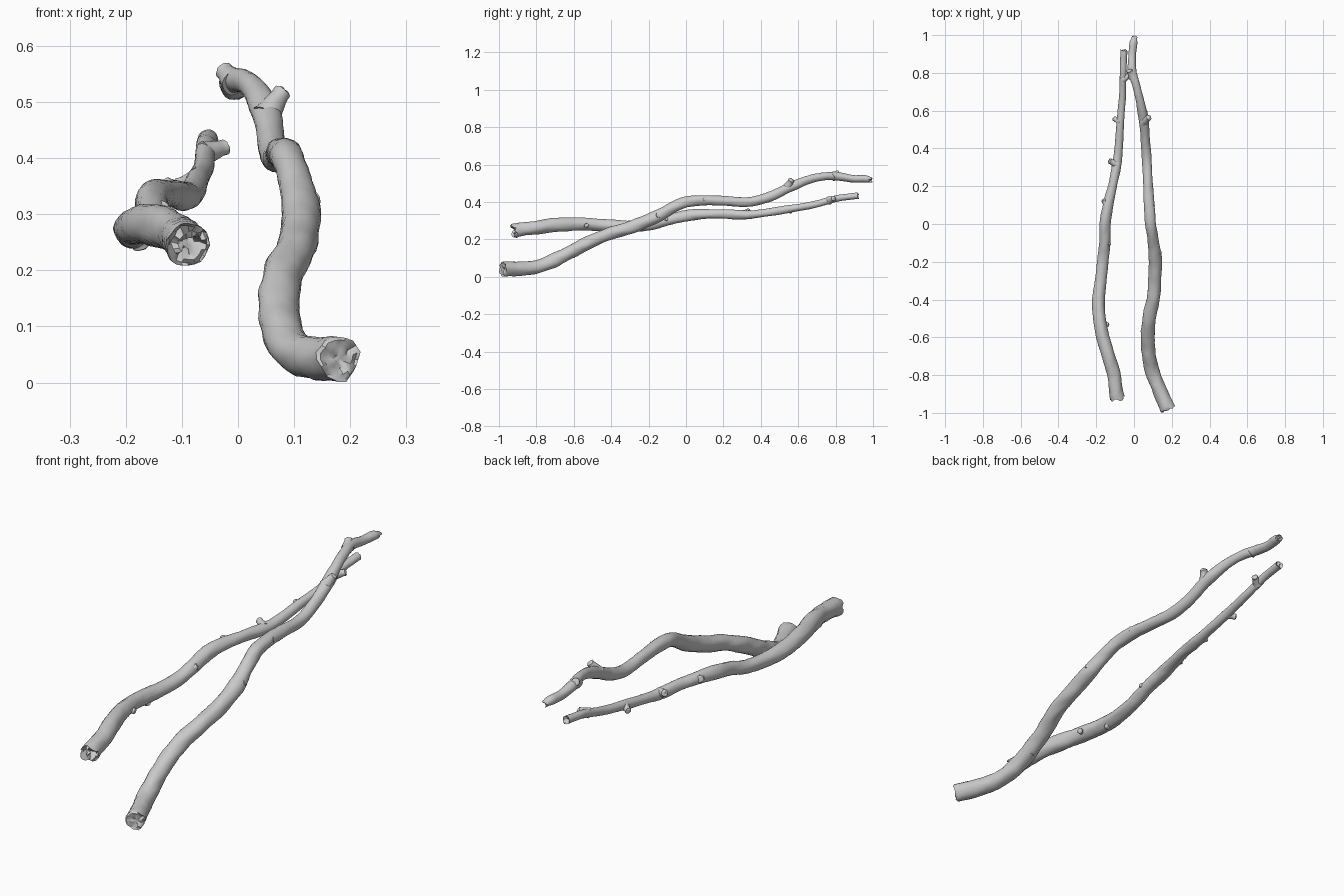
import bpy, bmesh, random
from math import sin, cos, pi
from mathutils import Vector, noise

random.seed(4)
SIDES = 20


def spline(pts, n):
    """Catmull-Rom through 4D points (x, y, z, radius)."""
    P = [Vector(p) for p in pts]
    P = [P[0] * 2 - P[1]] + P + [P[-1] * 2 - P[-2]]
    out = []
    for i in range(1, len(P) - 2):
        a, b, c, d = P[i - 1:i + 3]
        for k in range(n):
            t = k / n
            out.append(0.5 * (2 * b + (c - a) * t + (2 * a - 5 * b + 4 * c - d) * t * t
                              + (3 * b - a - 3 * c + d) * t ** 3))
    return out + [P[-2]]


def tube(name, pts, n, bark=0.13, rough=(0.0, 0.0), dome=(0.0, 0.0)):
    """Sweep a bumpy round section; rough = break depth, dome = rounding of each end."""
    path = spline(pts, n)
    C = [p.to_3d() for p in path]
    R = [p.w for p in path]
    bm = bmesh.new()
    rings = []

    def ring(i, scale, push, jag, sign):
        T = (C[min(i + 1, len(C) - 1)] - C[max(i - 1, 0)]).normalized()
        ref = Vector((1, 0, 0)) if abs(T.x) < 0.8 else Vector((0, 1, 0))
        U = T.cross(ref).normalized()
        V = T.cross(U)
        vs = []
        for k in range(SIDES):
            a = 2 * pi * k / SIDES
            d = U * cos(a) + V * sin(a)
            q = C[i] + d * R[i]
            bump = noise.noise(Vector((q.x * 28, q.y * 7, q.z * 28)))
            bump += 0.4 * noise.noise(q * 60)
            p = C[i] + d * R[i] * scale * (1 + bark * bump)
            off = push + jag * noise.noise(p * 75) + jag * 0.7 * noise.noise(p * 150)
            vs.append(bm.verts.new(p + T * sign * off))
        return vs

    # start cap, body, end cap
    last = len(C) - 1
    for s in (0.15, 0.4, 0.65, 0.87):
        rings.append(ring(0, s, dome[0] * (1 - s * s), rough[0], -1))
    for i in range(len(C)):
        end = 0 if i == 0 else 1
        edge = i in (0, last)
        rings.append(ring(i, 1, 0, rough[end] if edge else 0, 1 if i else -1))
    for s in (0.87, 0.65, 0.4, 0.15):
        rings.append(ring(last, s, dome[1] * (1 - s * s), rough[1], 1))
    for A, B in zip(rings, rings[1:]):
        for k in range(SIDES):
            j = (k + 1) % SIDES
            bm.faces.new((A[k], A[j], B[j], B[k]))
    bm.faces.new(rings[0])
    bm.faces.new(rings[-1])
    bmesh.ops.recalc_face_normals(bm, faces=bm.faces)
    me = bpy.data.meshes.new(name)
    bm.to_mesh(me)
    bm.free()
    ob = bpy.data.objects.new(name, me)
    bpy.context.collection.objects.link(ob)
    bpy.ops.object.select_all(action='DESELECT')
    ob.select_set(True)
    bpy.context.view_layer.objects.active = ob
    bpy.ops.object.shade_smooth_by_angle(angle=0.75)
    return ob


def stub(name, base, tip, r):
    """Short snapped twig: flared root, slightly swollen rounded end."""
    b, t = Vector(base), Vector(tip)
    pts = [(*b.lerp(t, f), r * k) for f, k in ((0, 1.5), (0.45, 1.15), (0.75, 0.95), (0.95, 0.95))]
    tube(name, pts, 4, 0.12, (0, 0.003), (0, r * 0.3))


# right branch: low thick end at the front, rising to the back
tube("right_branch", [
    (0.18, -0.98, 0.041, 0.040), (0.14, -0.89, 0.043, 0.038), (0.104, -0.8, 0.053, 0.037),
    (0.08, -0.7, 0.09, 0.037), (0.073, -0.6, 0.142, 0.036), (0.08, -0.5, 0.193, 0.035),
    (0.10, -0.4, 0.233, 0.034), (0.112, -0.28, 0.27, 0.034), (0.112, -0.17, 0.316, 0.034),
    (0.10, -0.08, 0.365, 0.030), (0.088, 0.0, 0.40, 0.029), (0.08, 0.1, 0.411, 0.027),
    (0.075, 0.2, 0.406, 0.026), (0.068, 0.34, 0.401, 0.025), (0.06, 0.45, 0.43, 0.025),
    (0.05, 0.56, 0.48, 0.026), (0.032, 0.65, 0.518, 0.022), (0.01, 0.74, 0.537, 0.021),
    (-0.01, 0.81, 0.537, 0.022), (-0.01, 0.89, 0.525, 0.020), (-0.004, 0.955, 0.525, 0.020),
    (0.002, 0.985, 0.52, 0.014)],
    6, rough=(0.012, 0.016), dome=(-0.004, 0.004))

# left branch: higher at the front, flatter
tube("left_branch", [
    (-0.088, -0.92, 0.243, 0.040), (-0.097, -0.87, 0.255, 0.036), (-0.107, -0.8, 0.264, 0.036),
    (-0.135, -0.7, 0.277, 0.036), (-0.165, -0.6, 0.282, 0.035), (-0.184, -0.5, 0.28, 0.034),
    (-0.187, -0.4, 0.274, 0.033), (-0.177, -0.3, 0.27, 0.030), (-0.165, -0.2, 0.276, 0.029),
    (-0.156, -0.1, 0.302, 0.029), (-0.154, 0.0, 0.326, 0.030), (-0.137, 0.1, 0.335, 0.027),
    (-0.115, 0.2, 0.335, 0.024), (-0.095, 0.3, 0.332, 0.025), (-0.084, 0.38, 0.337, 0.022),
    (-0.075, 0.5, 0.354, 0.021), (-0.067, 0.6, 0.37, 0.019), (-0.06, 0.7, 0.39, 0.018),
    (-0.058, 0.8, 0.418, 0.018), (-0.055, 0.87, 0.428, 0.018), (-0.053, 0.92, 0.434, 0.018)],
    6, rough=(0.03, 0.01), dome=(-0.022, -0.01))

# broken twig stubs: (base, tip, radius)
STUBS = {
    "right_branch_stub": [
        ((0.05, 0.54, 0.475), (0.081, 0.565, 0.52), 0.017),
        ((-0.005, 0.78, 0.535), (-0.026, 0.815, 0.557), 0.017),
        ((0.11, -0.17, 0.315), (0.137, -0.145, 0.331), 0.017),
        ((0.08, 0.09, 0.412), (0.105, 0.105, 0.416), 0.013),
        ((0.074, -0.6, 0.135), (0.078, -0.607, 0.105), 0.014)],
    "left_branch_stub": [
        ((-0.06, 0.765, 0.408), (-0.021, 0.79, 0.42), 0.015),
        ((-0.072, 0.54, 0.36), (-0.108, 0.56, 0.351), 0.014),
        ((-0.092, 0.315, 0.335), (-0.132, 0.335, 0.352), 0.016),
        ((-0.135, 0.09, 0.335), (-0.162, 0.13, 0.343), 0.016),
        ((-0.155, -0.12, 0.298), (-0.131, -0.1, 0.312), 0.015),
        ((-0.18, -0.54, 0.28), (-0.135, -0.53, 0.272), 0.013),
        ((-0.186, -0.4, 0.272), (-0.172, -0.385, 0.24), 0.015)],
}
for name, items in STUBS.items():
    for i, (b, t, r) in enumerate(items, 1):
        stub(f"{name}_{i}", b, t, r)
